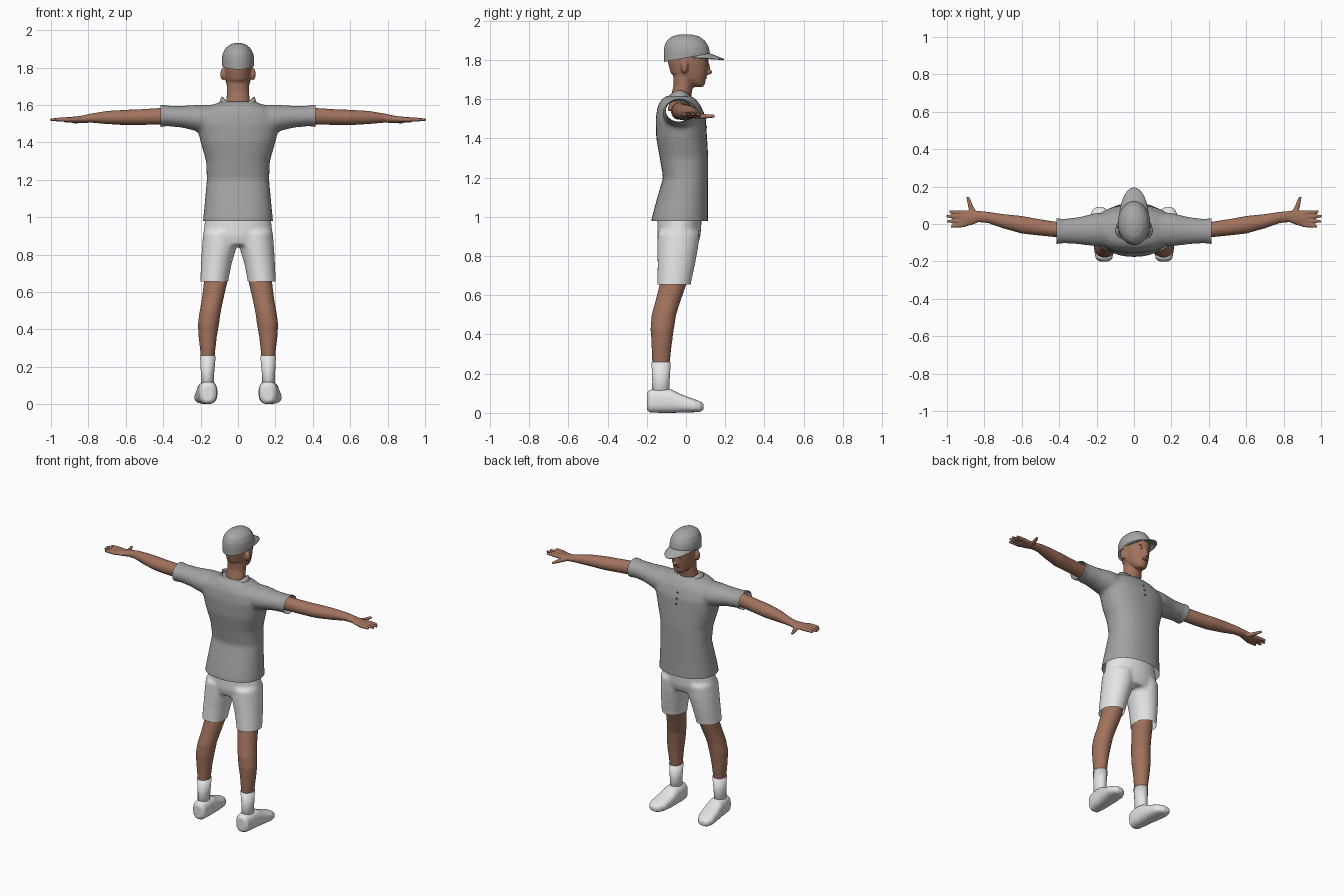
import bpy, bmesh
from math import cos, sin, pi
from mathutils import Vector, Matrix

if "Cube" in bpy.data.objects:
    bpy.data.objects.remove(bpy.data.objects["Cube"])


def material(name, r, g, b):
    m = bpy.data.materials.new(name)
    m.use_nodes = True
    m.diffuse_color = (r, g, b, 1)
    m.node_tree.nodes["Principled BSDF"].inputs["Base Color"].default_value = (r, g, b, 1)
    return m


SKIN = material("skin", .36, .17, .11)
SHIRT = material("shirt_grey", .36, .36, .36)
WHITE = material("white_cloth", .78, .78, .78)
CAP = material("cap_grey", .38, .38, .38)
HAIR = material("hair_grey", .3, .29, .28)
HEEL = material("heel_grey", .4, .4, .4)
DARK = material("dark", .05, .04, .035)
LIPS = material("lips", .26, .09, .07)


def loft(bm, axis, rings, side=1, sides=28, power=2.0):
    """Closed tube through rings (position on axis, two centre coords, two radii)."""
    loops = []
    for t, c1, c2, r1, r2 in rings:
        loop = []
        for i in range(sides):
            a = 2 * pi * i / sides
            ca, sa = cos(a), sin(a)
            p = c1 + r1 * abs(ca) ** (2 / power) * (1 if ca > 0 else -1)
            q = c2 + r2 * abs(sa) ** (2 / power) * (1 if sa > 0 else -1)
            x, y, z = {"X": (t, p, q), "Y": (p, t, q), "Z": (p, q, t)}[axis]
            loop.append(bm.verts.new((x * side, y, z)))
        loops.append(loop)
    for lo, hi in zip(loops, loops[1:]):
        for i in range(sides):
            j = (i + 1) % sides
            bm.faces.new((lo[i], lo[j], hi[j], hi[i]))
    bm.faces.new(loops[0])
    bm.faces.new(loops[-1])


def ball(bm, centre, radii):
    bmesh.ops.create_uvsphere(bm, u_segments=16, v_segments=10, radius=1,
                              matrix=Matrix.Translation(centre) @ Matrix.Diagonal((*radii, 1)))


def finish(name, bm, mats, voxel=0, smooth=0, cuts=(), rule=None, thick=0):
    """Make an object; optionally fuse its shells, relax, trim by planes, colour by rule."""
    bmesh.ops.recalc_face_normals(bm, faces=bm.faces)
    me = bpy.data.meshes.new(name)
    bm.to_mesh(me)
    bm.free()
    ob = bpy.data.objects.new(name, me)
    bpy.context.scene.collection.objects.link(ob)
    if voxel:
        rm = ob.modifiers.new("fuse", "REMESH")
        rm.mode, rm.voxel_size = "VOXEL", voxel
        sm = ob.modifiers.new("relax", "SMOOTH")
        sm.factor, sm.iterations = .5, smooth
    if thick:
        ob.modifiers.new("thickness", "SOLIDIFY").thickness = thick
    bpy.context.view_layer.update()
    me = bpy.data.meshes.new_from_object(ob.evaluated_get(bpy.context.evaluated_depsgraph_get()))
    ob.modifiers.clear()
    ob.data = me
    bm = bmesh.new()
    bm.from_mesh(me)
    for point, normal in cuts:
        bmesh.ops.bisect_plane(bm, geom=bm.verts[:] + bm.edges[:] + bm.faces[:],
                               plane_co=point, plane_no=normal, clear_outer=True)
    if rule:
        for f in bm.faces:
            f.material_index = rule(f.calc_center_median())
    bm.to_mesh(me)
    bm.free()
    me.materials.clear()
    for m in mats:
        me.materials.append(m)
    me.shade_smooth()
    bpy.context.view_layer.update()
    return ob


def stick(name, target, x, z, radii, mat):
    """Thin painted detail resting on the +y surface of a part."""
    hit, loc, _, _ = target.ray_cast(Vector((x, 1, z)), Vector((0, -1, 0)))
    bm = bmesh.new()
    ball(bm, loc if hit else (x, .1, z), radii)
    finish(name, bm, [mat])


# Shirt: torso and both sleeves blended, open at hem and cuffs
bm = bmesh.new()
loft(bm, "Z", [(.93, 0, -.032, .188, .145), (.99, 0, -.032, .187, .144), (1.08, 0, -.02, .178, .132),
               (1.2, 0, -.002, .167, .115), (1.3, 0, -.01, .171, .124), (1.4, 0, -.022, .2, .13),
               (1.5, 0, -.027, .225, .128), (1.56, 0, -.033, .205, .113),
               (1.6, 0, -.037, .14, .088), (1.618, 0, -.037, .09, .06)], power=2.3)
for s in (1, -1):
    loft(bm, "X", [(.1, -.03, 1.53, .085, .07), (.2, -.03, 1.528, .09, .074), (.3, -.036, 1.537, .072, .058),
                   (.39, -.038, 1.542, .065, .055), (.395, -.038, 1.542, .07, .06),
                   (.46, -.038, 1.542, .07, .06)], s)
shirt = finish("shirt", bm, [SHIRT], .011, 8,
               [((0, 0, .98), (0, 0, -1)), ((.415, 0, 0), (1, 0, 0)), ((-.415, 0, 0), (-1, 0, 0))])

# Collar, highest at the sides of the neck
bm = bmesh.new()
N = 40
low, top = [], []
for i in range(N):
    a = 2 * pi * i / N
    low.append(bm.verts.new((.108 * cos(a), -.035 + .085 * sin(a), 1.59 - .02 * max(0, sin(a)))))
    top.append(bm.verts.new((.088 * cos(a), -.032 + .07 * sin(a), 1.6 + .045 * abs(cos(a)) ** 2)))
for i in range(N):
    j = (i + 1) % N
    bm.faces.new((low[i], low[j], top[j], top[i]))
finish("collar", bm, [SHIRT], thick=.006)
for k in range(3):
    stick("shirt_button", shirt, 0, 1.46 + .035 * k, (.007, .003, .007), DARK)

# Shorts
bm = bmesh.new()
loft(bm, "Z", [(1.04, 0, -.034, .165, .108), (.98, 0, -.033, .178, .113),
               (.9, 0, -.036, .186, .11), (.85, 0, -.038, .17, .095)])
for s in (1, -1):
    loft(bm, "Z", [(.92, .092, -.037, .094, .108), (.84, .1, -.042, .093, .104), (.75, .116, -.05, .082, .095),
                   (.66, .127, -.061, .075, .086), (.6, .128, -.062, .075, .086)], s)
finish("shorts", bm, [WHITE], .011, 6, [((0, 0, .655), (0, 0, -1))])

for s, label in ((1, "left"), (-1, "right")):
    # Leg
    bm = bmesh.new()
    loft(bm, "Z", [(.75, .113, -.06, .065, .075), (.65, .12, -.068, .063, .068), (.56, .136, -.095, .058, .064),
                   (.5, .148, -.113, .057, .063), (.43, .158, -.121, .057, .06), (.36, .162, -.124, .049, .053),
                   (.28, .162, -.127, .04, .047), (.2, .162, -.128, .034, .042)], s)
    finish(label + "_leg", bm, [SKIN], .01, 4)
    # Sock
    bm = bmesh.new()
    loft(bm, "Z", [(.06, .163, -.13, .034, .044), (.16, .163, -.128, .035, .044), (.26, .161, -.127, .042, .049)], s)
    finish(label + "_sock", bm, [WHITE])
    # Shoe with a grey heel
    bm = bmesh.new()
    loft(bm, "Y", [(-.2, .16, .058, .025, .042), (-.185, .16, .06, .045, .058), (-.13, .162, .063, .052, .063),
                   (-.075, .165, .06, .055, .06), (-.02, .17, .047, .058, .046), (.04, .177, .037, .057, .034),
                   (.072, .181, .032, .043, .027), (.09, .184, .03, .02, .015)], s, power=2.6)
    finish(label + "_shoe", bm, [WHITE, HEEL], .006, 4, rule=lambda c: int(c.y - .4 * c.z < -.13))
    # Arm with palm, fingers and thumb
    bm = bmesh.new()
    loft(bm, "X", [(.3, -.035, 1.54, .042, .045), (.41, -.03, 1.54, .041, .044), (.52, -.016, 1.535, .044, .042),
                   (.6, -.004, 1.533, .047, .041), (.7, .015, 1.533, .038, .035), (.78, .035, 1.53, .03, .025),
                   (.83, .04, 1.524, .03, .02), (.87, .034, 1.521, .04, .017), (.92, .028, 1.52, .045, .014),
                   (.93, .028, 1.52, .04, .01)], s)
    for base, tip, reach in ((.061, .066, .988), (.039, .042, 1.004), (.017, .014, 1.0), (-.005, -.014, .98)):
        loft(bm, "X", [(.9, base, 1.521, .012, .012), (.96, (base + tip) / 2, 1.522, .0105, .0105),
                       (reach, tip, 1.521, .007, .007)], s, 12)
    loft(bm, "Y", [(.045, .85, 1.515, .02, .013), (.09, .872, 1.513, .015, .012), (.145, .889, 1.513, .008, .008)],
         s, 12)
    finish(label + "_arm", bm, [SKIN], .0045, 3)

# Head and neck with ears and nose; cropped hair at the back
bm = bmesh.new()
loft(bm, "Z", [(1.54, 0, -.035, .075, .06), (1.61, 0, -.026, .064, .052),
               (1.67, 0, -.014, .059, .05), (1.74, 0, -.01, .058, .055)])
loft(bm, "Z", [(1.662, 0, .062, .024, .026), (1.68, 0, .048, .045, .049), (1.705, 0, .026, .06, .075),
               (1.735, 0, .015, .068, .094), (1.78, 0, .012, .074, .103), (1.83, 0, .01, .077, .107),
               (1.89, 0, .005, .065, .09)])
ball(bm, (0, .113, 1.738), (.014, .024, .013))
ball(bm, (0, .11, 1.757), (.009, .016, .026))
for s in (1, -1):
    ball(bm, (s * .08, -.008, 1.765), (.015, .019, .033))


def hair_rule(c):
    nape = c.y < -.025 and c.z > 1.705 and abs(c.x) < .078
    sideburn = .0 < c.y + .01 < .03 and c.z > 1.785 and abs(c.x) < .085
    return int(nape or sideburn)


head = finish("head", bm, [SKIN, HAIR], .006, 4, rule=hair_rule)
for s in (1, -1):
    stick("eye_white", head, s * .031, 1.778, (.012, .004, .0055), WHITE)
    stick("iris", head, s * .031, 1.778, (.0055, .0048, .0055), DARK)
    stick("eyebrow", head, s * .032, 1.796, (.017, .004, .0035), HAIR)
stick("mouth", head, 0, 1.71, (.022, .004, .006), LIPS)

# Cap crown, trimmed along a slanted rim, with the opening at the back
bm = bmesh.new()
loft(bm, "Z", [(1.75, 0, .004, .082, .112), (1.8, 0, .004, .086, .117), (1.84, 0, .004, .087, .118),
               (1.87, 0, .002, .083, .113), (1.9, 0, -.001, .07, .097), (1.92, 0, -.002, .048, .07),
               (1.931, 0, -.002, .022, .03)], sides=32)
finish("cap_crown", bm, [CAP, SKIN], .006, 5, [((0, .004, 1.812), (0, .19, -1))],
       rule=lambda c: int(c.y < -.05 and (c.x / .026) ** 2 + ((c.z - 1.815) / .024) ** 2 < 1 and c.z > 1.812))

# Cap brim, a drooping crescent
bm = bmesh.new()
rows = []
for v in range(6):
    t = v / 5
    rows.append([bm.verts.new((.08 * cos(a), .02 + (.095 + .08 * t) * sin(a),
                               1.813 + .024 * sin(a) - t * .032 * sin(a)))
                 for a in (pi * k / 24 for k in range(25))])
for r0, r1 in zip(rows, rows[1:]):
    for k in range(24):
        bm.faces.new((r0[k], r0[k + 1], r1[k + 1], r1[k]))
bmesh.ops.remove_doubles(bm, verts=bm.verts, dist=.0005)
finish("cap_brim", bm, [CAP], thick=.006)
